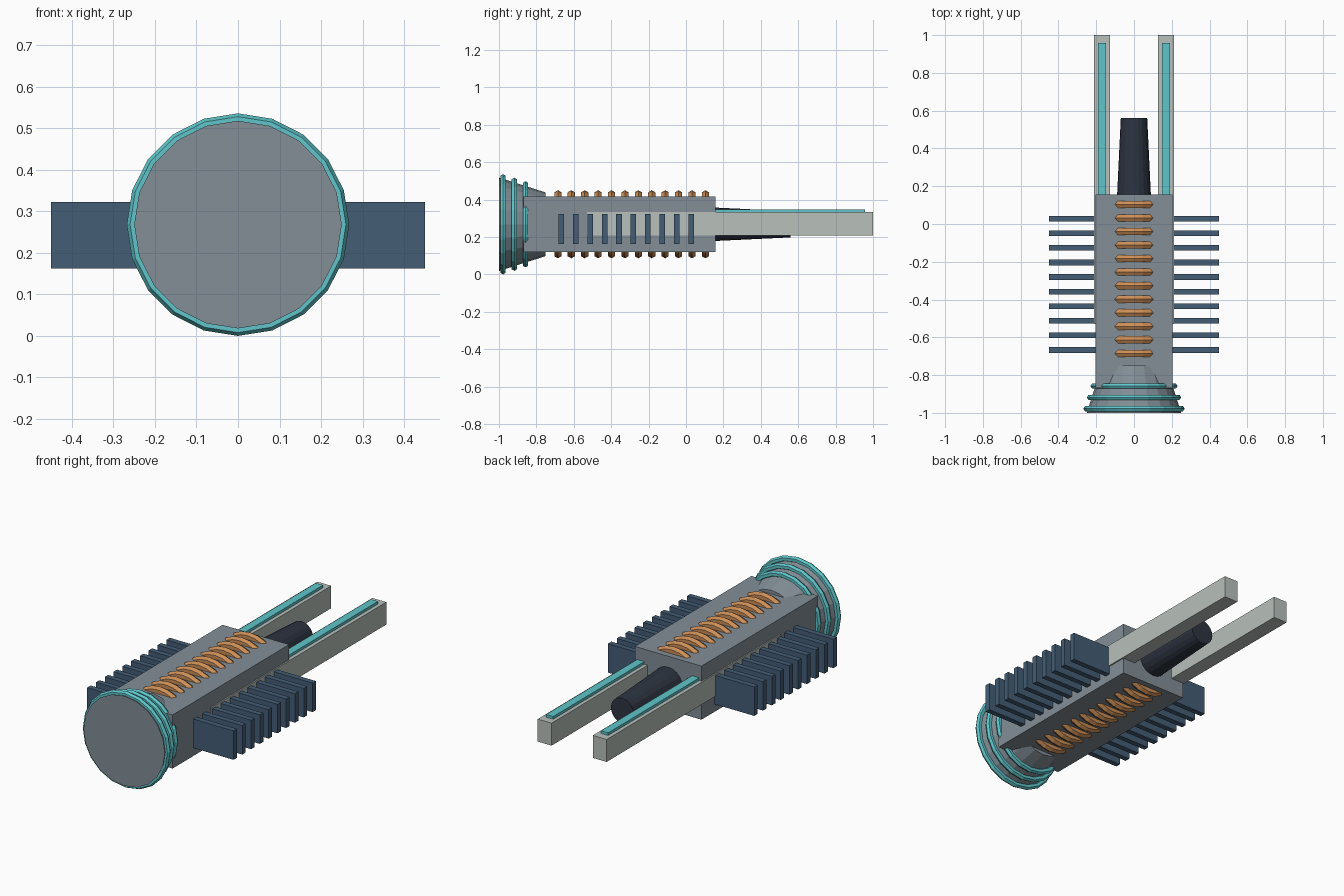
import bpy
from math import pi

old = bpy.data.objects.get("Cube")
if old:
    bpy.data.objects.remove(old, do_unlink=True)

AXIS = 0.268  # height of the long centre line


def material(name, rgb):
    m = bpy.data.materials.new(name)
    m.use_nodes = True
    colour = (*rgb, 1)
    m.diffuse_color = colour
    m.node_tree.nodes["Principled BSDF"].inputs["Base Color"].default_value = colour
    return m


grey = material("steel grey", (0.225, 0.272, 0.305))
pale = material("pale grey", (0.48, 0.53, 0.50))
teal = material("glowing teal", (0.115, 0.56, 0.59))
blue = material("slate blue", (0.058, 0.110, 0.180))
dark = material("dark gunmetal", (0.026, 0.034, 0.053))
copper = material("copper", (0.60, 0.27, 0.095))


def finish(name, mat):
    ob = bpy.context.object
    ob.name = ob.data.name = name
    ob.data.materials.append(mat)
    return ob


def box(name, mat, x, y, z):
    """Box from (min, max) pairs on each axis."""
    centre = [(a + b) / 2 for a, b in (x, y, z)]
    bpy.ops.mesh.primitive_cube_add(size=1, location=centre)
    ob = finish(name, mat)
    size = [b - a for a, b in (x, y, z)]
    for v in ob.data.vertices:
        v.co = [c * s for c, s in zip(v.co, size)]
    return ob


def cone(name, mat, y0, y1, r0, r1, sides):
    """Tapered cylinder along y."""
    bpy.ops.mesh.primitive_cone_add(vertices=sides, radius1=r0, radius2=r1, depth=y1 - y0,
                                    location=(0, (y0 + y1) / 2, AXIS), rotation=(-pi / 2, 0, 0))
    return finish(name, mat)


def ring(name, mat, y, radius, thickness, sides):
    """Hexagon-section ring around the y axis."""
    bpy.ops.mesh.primitive_torus_add(major_radius=radius, minor_radius=thickness,
                                     major_segments=sides, minor_segments=6,
                                     location=(0, y, AXIS), rotation=(-pi / 2, 0, 0))
    return finish(name, mat)


# Main housing, flared front bell and tapered rear barrel
box("housing", grey, (-0.205, 0.205), (-0.868, 0.157), (AXIS - 0.149, AXIS + 0.149))
cone("front_bell", grey, -1.0, -0.75, 0.25, 0.17, 20)
cone("rear_barrel", dark, 0.10, 0.56, 0.092, 0.07, 20)

# Bands around the bell
for i in range(3):
    ring(f"bell_band_{i + 1}", teal, -0.978 + 0.06 * i, 0.252 - 0.019 * i, 0.016, 20)

# Coils buried in the housing, showing above and below
for i in range(12):
    ring(f"coil_{i + 1}", copper, -0.685 + 0.0717 * i, 0.16, 0.022, 24)

# Side rails with inlaid strips, and cooling fins
for side, sign in (("left", 1), ("right", -1)):
    def span(a, b):
        return tuple(sorted((sign * a, sign * b)))

    box(f"{side}_rail", pale, span(0.127, 0.212), (-0.53, 1.0), (0.208, 0.333))
    box(f"{side}_rail_strip", teal, span(0.147, 0.191), (-0.45, 0.957), (0.325, 0.348))
    for i in range(10):
        y = -0.667 + 0.0772 * i
        box(f"{side}_fin_{i + 1}", blue, span(0.19, 0.45), (y - 0.015, y + 0.015),
            (AXIS - 0.106, AXIS + 0.055))
